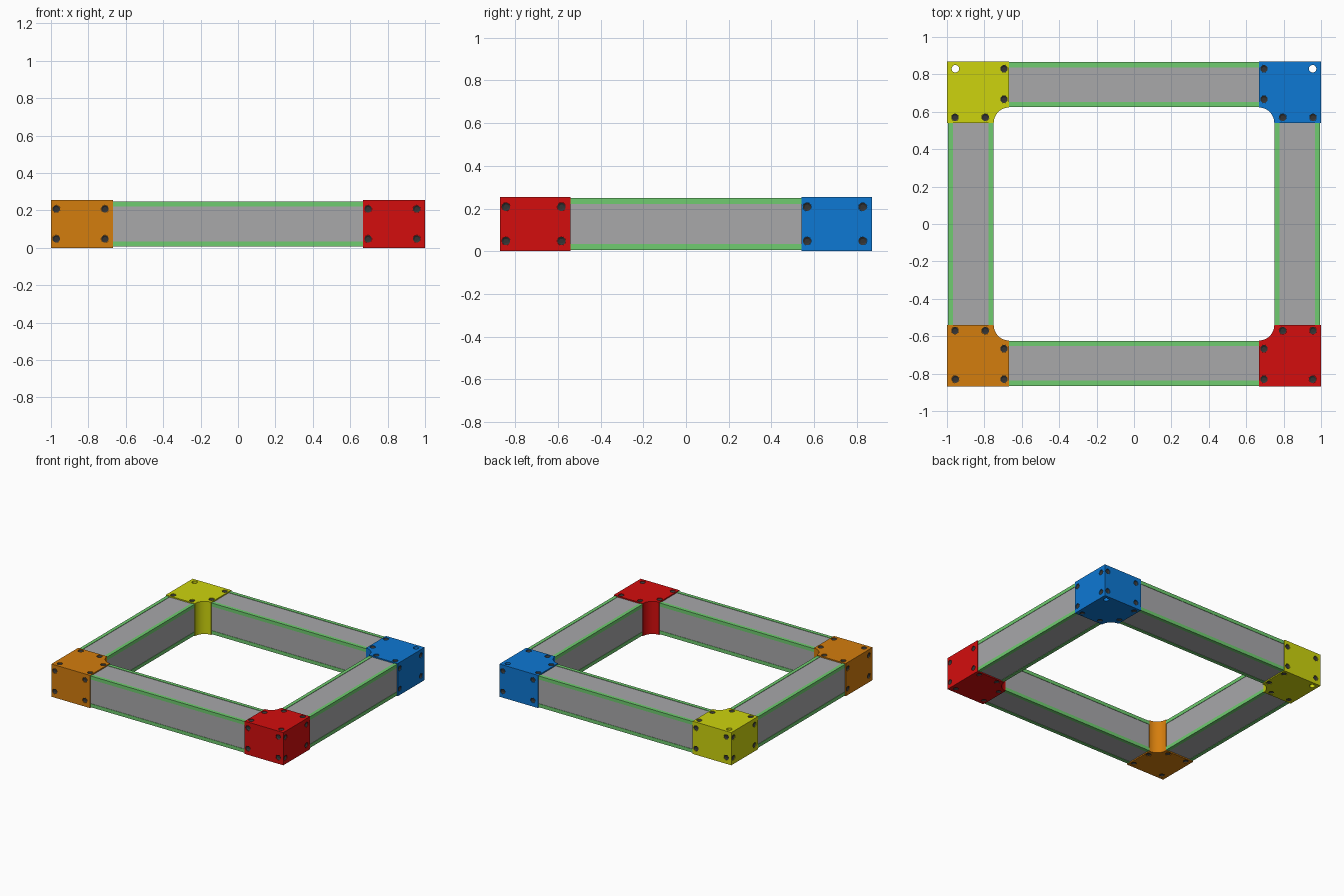
import bpy, bmesh, math
from mathutils import Vector, Matrix

if "Cube" in bpy.data.objects:
    bpy.data.objects.remove(bpy.data.objects["Cube"])


def material(name, r, g, b):
    lin = [((c / 255 + 0.055) / 1.055) ** 2.4 if c > 10 else c / 255 / 12.92 for c in (r, g, b)]
    m = bpy.data.materials.new(name)
    m.diffuse_color = (*lin, 1)
    m.use_nodes = True
    m.node_tree.nodes["Principled BSDF"].inputs["Base Color"].default_value = m.diffuse_color
    return m


RED = material("red", 212, 13, 13)
ORANGE = material("orange", 212, 125, 13)
YELLOW = material("yellow", 205, 212, 13)
BLUE = material("blue", 13, 120, 212)
GREY = material("grey", 168, 168, 170)
GREEN = material("green", 112, 204, 112)
DARK = material("dark steel", 52, 52, 52)

W, D, H = 1.0, 0.87, 0.255        # half width, half depth, height
IN_X, IN_Y = 0.667, 0.54          # inner ends of the corner blocks
R = 0.083                         # inner fillet radius
HOLE, DEPTH = 0.02, 0.012         # counterbore size


def make_object(name, bm, mat):
    bmesh.ops.recalc_face_normals(bm, faces=bm.faces[:])
    me = bpy.data.meshes.new(name)
    bm.to_mesh(me)
    bm.free()
    if mat:
        me.materials.append(mat)
    ob = bpy.data.objects.new(name, me)
    bpy.context.collection.objects.link(ob)
    return ob


def prism(bm, pts, axis, a, b):
    """Extrude a 2D outline along axis x, y or z from a to b."""
    place = {"x": lambda u, v: Vector((a, u, v)),
             "y": lambda u, v: Vector((u, a, v)),
             "z": lambda u, v: Vector((u, v, a))}[axis]
    step = Vector([(b - a) * (axis == k) for k in "xyz"])
    face = bm.faces.new([bm.verts.new(place(u, v)) for u, v in pts])
    new = bmesh.ops.extrude_face_region(bm, geom=[face])["geom"]
    bmesh.ops.translate(bm, vec=step, verts=[g for g in new if isinstance(g, bmesh.types.BMVert)])


def cylinder(bm, pos, direction, radius, top, bottom):
    """Cylinder along direction, from offset bottom to offset top of pos."""
    d = Vector(direction)
    rot = d.to_track_quat("Z", "Y").to_matrix().to_4x4()
    mid = Vector(pos) + d * (top + bottom) / 2
    return bmesh.ops.create_cone(bm, cap_ends=True, segments=20, radius1=radius, radius2=radius,
                                 depth=top - bottom, matrix=Matrix.Translation(mid) @ rot)["verts"]


def smooth(ob):
    bpy.ops.object.select_all(action="DESELECT")
    ob.select_set(True)
    bpy.context.view_layer.objects.active = ob
    bpy.ops.object.shade_smooth_by_angle(angle=math.radians(30))


def corner(name, sx, sy, mat, open_hole):
    # block with a rounded inner corner
    pts = [(W, D), (IN_X, D)]
    for i in range(13):
        t = math.pi / 2 * (1 - i / 12)
        pts.append((IN_X + R * math.cos(t), IN_Y + R * math.sin(t)))
    pts.append((W, IN_Y))
    bm = bmesh.new()
    prism(bm, [(x * sx, y * sy) for x, y in pts], "z", 0, H)
    block = make_object(name + "_corner", bm, mat)

    # screw places on top, bottom and both outer sides
    spots = []
    for x, y in ((0.955, 0.83), (0.695, 0.83), (0.695, 0.667), (0.957, 0.57), (0.795, 0.57)):
        if open_hole and (x, y) == (0.955, 0.83):
            continue
        spots += [((x * sx, y * sy, H), (0, 0, 1)), ((x * sx, y * sy, 0), (0, 0, -1))]
    cx, cy = sx * (W + IN_X) / 2, sy * (D + IN_Y) / 2
    for z in (0.048, 0.208):
        for k in (-0.13, 0.13):
            spots.append(((cx + k + 0.008 * sy, sy * D, z), (0, sy, 0)))
            spots.append(((sx * W, cy + k - 0.008 * sx, z), (sx, 0, 0)))

    # cut the counterbores
    bm = bmesh.new()
    for pos, d in spots:
        cylinder(bm, pos, d, HOLE, 0.02, -DEPTH)
    if open_hole:
        cylinder(bm, (0.955 * sx, 0.83 * sy, 0), (0, 0, 1), HOLE, H + 0.05, -0.05)
    cutter = make_object("hole_cutter", bm, None)
    cutter.hide_render = True
    mod = block.modifiers.new("holes", "BOOLEAN")
    mod.operation = "DIFFERENCE"
    mod.solver = "EXACT"
    mod.object = cutter
    bpy.context.view_layer.objects.active = block
    bpy.ops.object.modifier_apply(modifier=mod.name)
    bpy.data.objects.remove(cutter)
    smooth(block)

    # sunken socket screws
    bm = bmesh.new()
    for pos, d in spots:
        verts = cylinder(bm, pos, d, HOLE - 0.0005, -0.004, -DEPTH - 0.004)
        axis = Vector(d)
        faces = {f for v in verts for f in v.link_faces}
        head = max(faces, key=lambda f: f.calc_center_median().dot(axis))
        bmesh.ops.inset_region(bm, faces=[head], thickness=0.009)
        bmesh.ops.translate(bm, vec=-axis * 0.006, verts=head.verts[:])
    smooth(make_object(name + "_screws", bm, DARK))


def beam(name, axis, mid, half, end):
    zmid, zhalf = 0.1275, 0.1215
    # grey core, slightly sunken between the edge strips
    bm = bmesh.new()
    u, v = half - 0.003, zhalf - 0.003
    prism(bm, [(mid + a * u, zmid + b * v) for a, b in ((-1, -1), (1, -1), (1, 1), (-1, 1))],
          axis, -end, end)
    make_object(name + "_beam_core", bm, GREY)
    # green angle strip along each of the four edges
    bm = bmesh.new()
    f, t = 0.027, 0.012
    angle = ((0, 0), (f, 0), (f, t), (t, t), (t, f), (0, f))
    for a in (-1, 1):
        for b in (-1, 1):
            prism(bm, [(mid + a * (half - p), zmid + b * (zhalf - q)) for p, q in angle],
                  axis, -end, end)
    make_object(name + "_beam_edge_strips", bm, GREEN)


beam("front", "x", -0.745, 0.12, IN_X + 0.003)
beam("back", "x", 0.745, 0.12, IN_X + 0.003)
beam("left", "y", -0.8735, 0.1215, IN_Y + 0.003)
beam("right", "y", 0.8735, 0.1215, IN_Y + 0.003)

corner("front_left", -1, -1, ORANGE, False)
corner("front_right", 1, -1, RED, False)
corner("back_left", -1, 1, YELLOW, True)
corner("back_right", 1, 1, BLUE, True)
